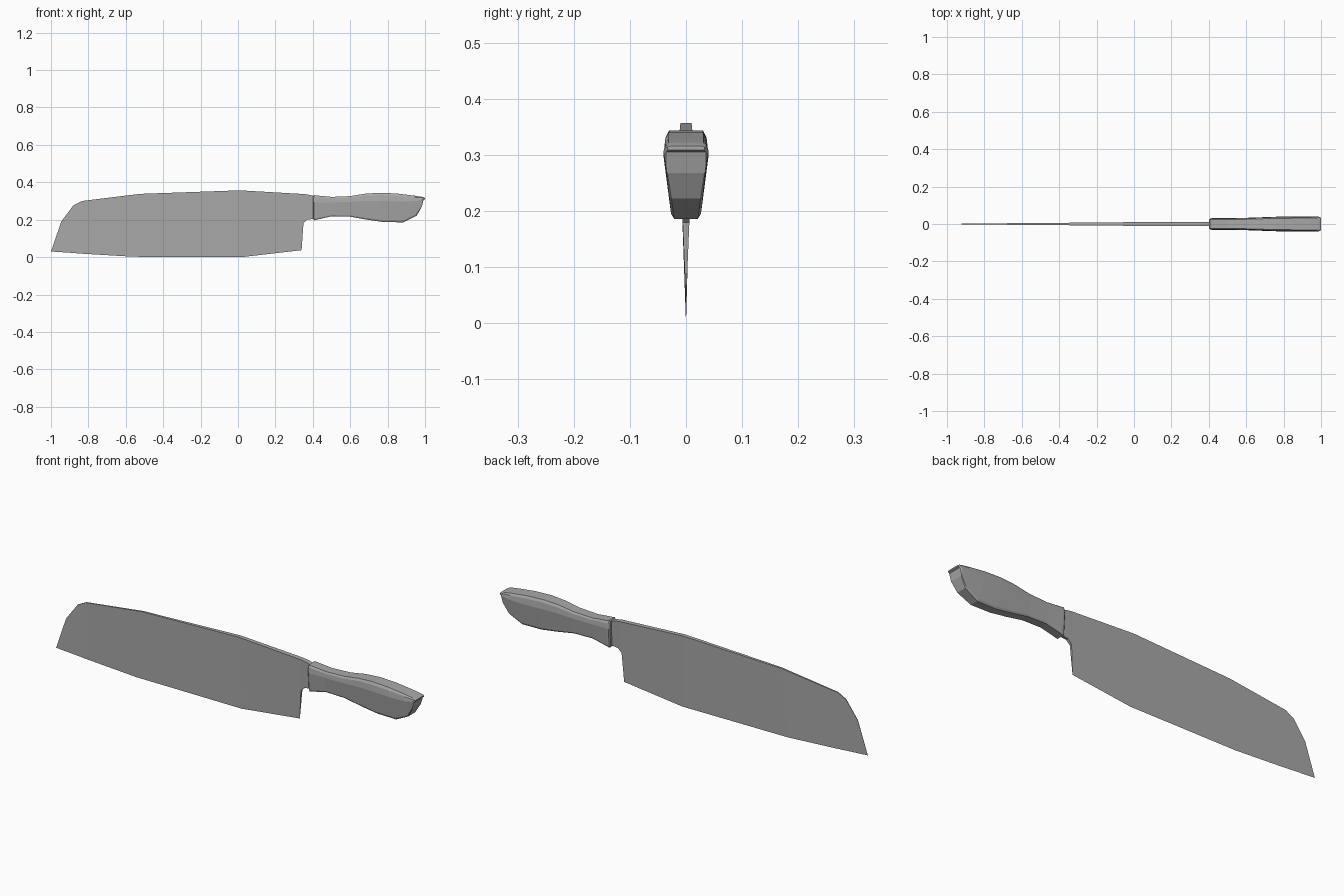
import bpy
import bmesh

cube = bpy.data.objects.get("Cube")
if cube:
    bpy.data.objects.remove(cube, do_unlink=True)

grey = bpy.data.materials.new("grey")
grey.use_nodes = True
GREY = (0.4, 0.4, 0.4, 1)
grey.diffuse_color = GREY
grey.node_tree.nodes["Principled BSDF"].inputs["Base Color"].default_value = GREY


def loft(name, ribs):
    """Skin symmetric ribs; each rib is a list of (x, half width, z) from bottom to top."""
    bm = bmesh.new()
    rings = []
    for rib in ribs:
        loop = [(x, -w, z) for x, w, z in rib] + [(x, w, z) for x, w, z in reversed(rib)]
        rings.append([bm.verts.new(p) for p in loop])
    n = len(rings[0])
    for a, b in zip(rings, rings[1:]):
        for i in range(n):
            j = (i + 1) % n
            bm.faces.new((a[i], a[j], b[j], b[i]))
    bm.faces.new(rings[0])
    bm.faces.new(rings[-1])
    bmesh.ops.remove_doubles(bm, verts=bm.verts, dist=0.0003)
    bmesh.ops.recalc_face_normals(bm, faces=bm.faces)
    mesh = bpy.data.meshes.new(name)
    bm.to_mesh(mesh)
    bm.free()
    mesh.materials.append(grey)
    obj = bpy.data.objects.new(name, mesh)
    bpy.context.collection.objects.link(obj)
    return obj


# Blade: wedge from a zero-width cutting edge to the spine, with a stepped heel
# bottom x, bottom z, bottom half width, top x, top z, top half width
blade_ribs = [
    (-1.0, .03, 0, -.945, .19, .001),
    (-.88, .022, 0, -.88, .277, .002),
    (-.83, .018, 0, -.835, .30, .003),
    (-.56, .002, 0, -.525, .338, .005),
    (.02, 0, 0, .01, .357, .010),
    (.34, .037, 0, .355, .337, .012),
    (.35, .18, .006, .362, .336, .012),
    (.37, .20, .007, .385, .332, .012),
    (.43, .207, .007, .43, .32, .012),
]
loft("blade", [[(bx, bw, bz), (tx, tw, tz)] for bx, bz, bw, tx, tz, tw in blade_ribs])

# Handle: chamfered tapering section swept along a curved grip with a rounded butt
# bottom x, bottom z, top x, top z, widest half width, bottom half width
handle_ribs = [
    (.402, .204, .402, .325, .024, .016),
    (.407, .196, .407, .332, .029, .020),
    (.416, .199, .416, .330, .031, .020),
    (.50, .218, .50, .322, .031, .020),
    (.60, .216, .60, .326, .033, .020),
    (.69, .200, .68, .339, .036, .020),
    (.78, .187, .76, .344, .039, .020),
    (.885, .186, .85, .340, .040, .021),
    (.955, .222, .94, .329, .040, .026),
    (.982, .268, .985, .322, .040, .033),
    (.992, .305, .994, .319, .037, .035),
    (1.0, .309, 1.0, .316, .033, .032),
]


def handle_rib(bx, bz, tx, tz, wide, low):
    section = [(0, low), (.06, low + (wide - low) * .3), (.72, wide), (.92, wide * .93), (1, wide * .77)]
    return [(bx + (tx - bx) * t, w, bz + (tz - bz) * t) for t, w in section]


loft("handle", [handle_rib(*rib) for rib in handle_ribs])
